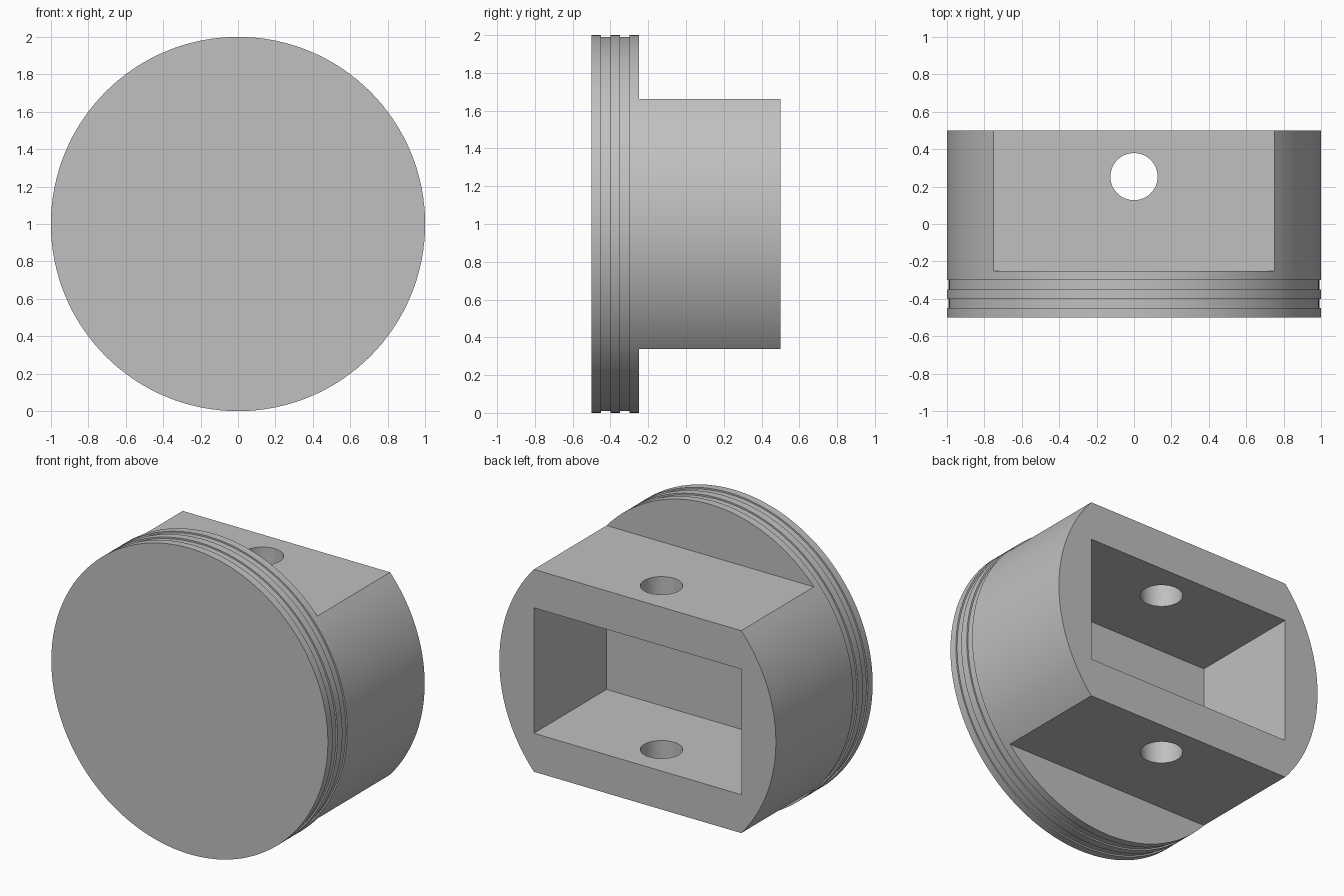
import bpy, bmesh, math
from mathutils import Matrix, Vector

if "Cube" in bpy.data.objects:
    bpy.data.objects.remove(bpy.data.objects["Cube"], do_unlink=True)

SEGMENTS = 128
CENTRE = Vector((0, 0, 1))
FLAT = math.sqrt(1 - 0.75 ** 2)    # half height of the skirt

metal = bpy.data.materials.new("grey metal")
metal.use_nodes = True
GREY = (0.53, 0.53, 0.53, 1)
metal.diffuse_color = GREY
metal.node_tree.nodes["Principled BSDF"].inputs["Base Color"].default_value = GREY


def make_object(name, bm):
    bmesh.ops.recalc_face_normals(bm, faces=bm.faces)
    mesh = bpy.data.meshes.new(name)
    bm.to_mesh(mesh)
    bm.free()
    mesh.materials.append(metal)
    obj = bpy.data.objects.new(name, mesh)
    bpy.context.collection.objects.link(obj)
    return obj


def lathe(name, profile):
    """Stack of rings (radius, y) around the y axis, capped at both ends."""
    bm = bmesh.new()
    rings = []
    for r, y in profile:
        angles = [2 * math.pi * i / SEGMENTS for i in range(SEGMENTS)]
        rings.append([bm.verts.new(CENTRE + Vector((r * math.cos(a), y, r * math.sin(a))))
                      for a in angles])
    for a, b in zip(rings, rings[1:]):
        for i in range(SEGMENTS):
            j = (i + 1) % SEGMENTS
            bm.faces.new((a[i], a[j], b[j], b[i]))
    bm.faces.new(rings[0])
    bm.faces.new(rings[-1])
    return make_object(name, bm)


def box(name, low, high):
    bm = bmesh.new()
    low, high = Vector(low), Vector(high)
    bmesh.ops.create_cube(bm, size=1, matrix=Matrix.Translation((low + high) / 2)
                          @ Matrix.Diagonal((high - low).to_4d()))
    return make_object(name, bm)


def cut(target, cutter):
    cutter.hide_render = True
    mod = target.modifiers.new(cutter.name, "BOOLEAN")
    mod.operation, mod.solver, mod.object = "DIFFERENCE", "EXACT", cutter
    bpy.context.view_layer.objects.active = target
    bpy.ops.object.modifier_apply(modifier=mod.name)
    bpy.data.objects.remove(cutter, do_unlink=True)


# Piston body: crown with two ring grooves, then the skirt
profile = [(1, -0.5)]
for start in (-0.45, -0.35):
    end = start + 0.05
    profile += [(1, start), (0.99, start), (0.99, end), (1, end)]
profile.append((1, 0.5))
piston = lathe("piston", profile)

# Flats above and below the skirt
cut(piston, box("upper_flat", (-2, -0.25, 1 + FLAT), (2, 1, 3)))
cut(piston, box("lower_flat", (-2, -0.25, -1), (2, 1, 1 - FLAT)))

# Rectangular hollow open at the back
cut(piston, box("hollow", (-0.75, -0.25, 0.59), (0.75, 1, 1.41)))

# Pin hole through both walls
bm = bmesh.new()
bmesh.ops.create_cone(bm, cap_ends=True, segments=64, radius1=0.126, radius2=0.126,
                      depth=3, matrix=Matrix.Translation((0, 0.253, 1)))
cut(piston, make_object("pin_hole", bm))

# Smooth round walls, sharp edges kept
bpy.ops.object.select_all(action="DESELECT")
piston.select_set(True)
bpy.context.view_layer.objects.active = piston
bpy.ops.object.shade_smooth_by_angle(angle=math.radians(30))
